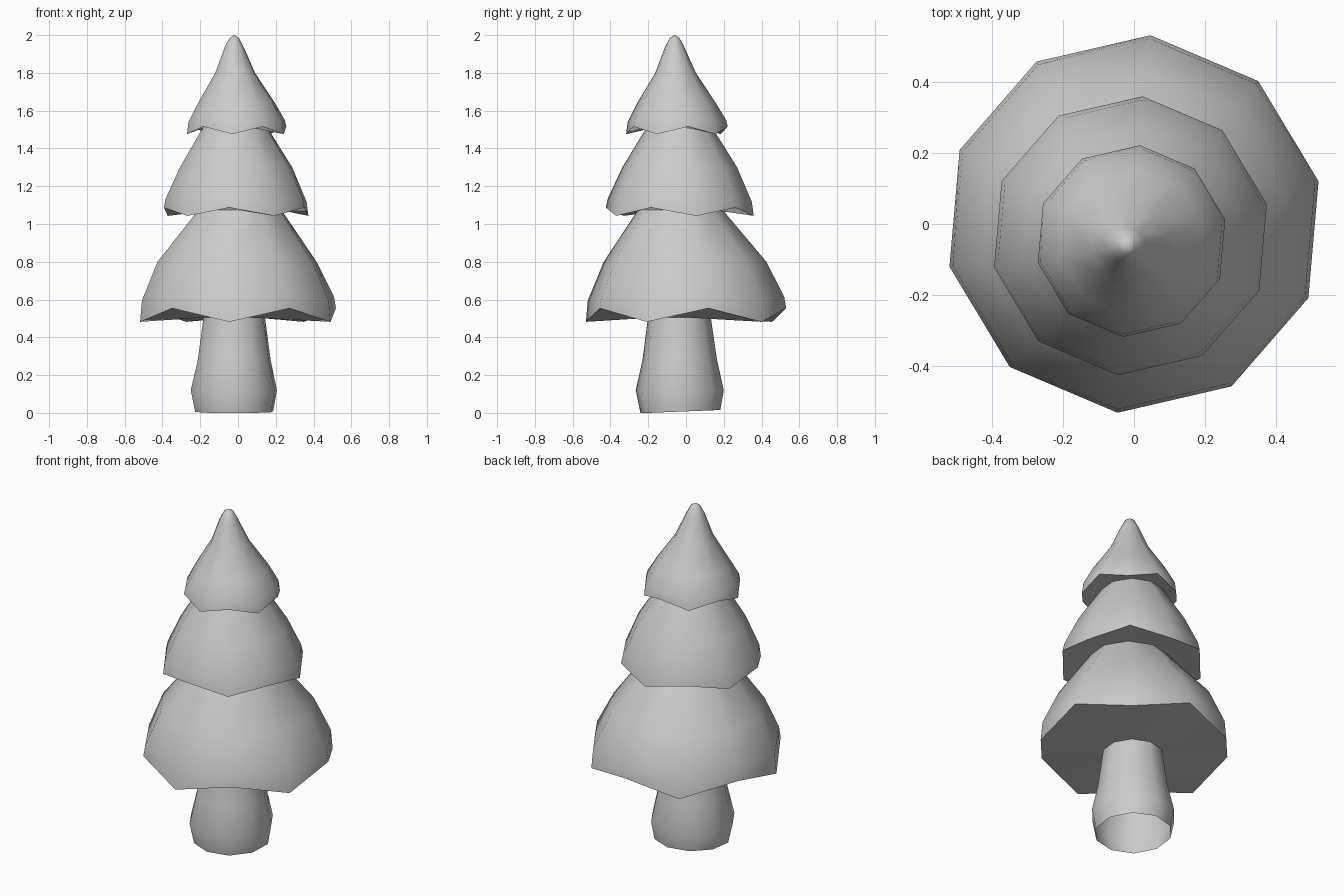
import bpy, bmesh, math

if "Cube" in bpy.data.objects:
    bpy.data.objects.remove(bpy.data.objects["Cube"])

SIDES = 10
START = math.radians(13)


def loft(name, rings, tip=None):
    """Skin ten-sided rings given as (centre x, centre y, z, radius, zigzag)."""
    bm = bmesh.new()
    loops = []
    for cx, cy, z, r, zig in rings:
        loop = []
        for k in range(SIDES):
            a = START + k * math.tau / SIDES
            dz = zig if k % 2 == 0 else -zig
            loop.append(bm.verts.new((cx + r * math.cos(a), cy + r * math.sin(a), z + dz)))
        loops.append(loop)
    for lo, hi in zip(loops, loops[1:]):
        for k in range(SIDES):
            n = (k + 1) % SIDES
            bm.faces.new((lo[k], lo[n], hi[n], hi[k]))
    if tip:
        apex = bm.verts.new(tip)
        for k in range(SIDES):
            bm.faces.new((loops[-1][k], loops[-1][(k + 1) % SIDES], apex))
    mesh = bpy.data.meshes.new(name)
    bm.to_mesh(mesh)
    bm.free()
    obj = bpy.data.objects.new(name, mesh)
    bpy.context.collection.objects.link(obj)
    bpy.ops.object.select_all(action='DESELECT')
    obj.select_set(True)
    bpy.context.view_layer.objects.active = obj
    bpy.ops.object.shade_smooth_by_angle(angle=math.radians(50))
    return obj


# Shared seams where one part meets the next
TRUNK_TOP = (-0.02, -0.035, 0.505, 0.167, 0)
LOWER_TOP = (0.01, -0.03, 1.075, 0.225, 0)
MIDDLE_TOP = (-0.015, -0.035, 1.51, 0.175, 0)

# Trunk, open underneath, with a bulging foot
trunk = loft("trunk", [
    (-0.02, -0.03, 0.008, 0.212, 0),
    (-0.022, -0.033, 0.12, 0.234, 0),
    (-0.02, -0.033, 0.28, 0.198, 0),
    TRUNK_TOP,
])
for v in trunk.data.vertices:          # slightly tilted base
    if v.co.z < 0.05:
        v.co.z = max(0, 0.008 + 0.04 * v.co.y)

# Lower branches: underside, zigzag rim, bell-shaped skirt
loft("lower_branches", [
    TRUNK_TOP,
    (0, 0, 0.518, 0.532, 0.036),
    (0, 0, 0.605, 0.522, 0.01),
    (-0.005, -0.005, 0.80, 0.432, 0),
    LOWER_TOP,
])

# Middle branches
loft("middle_branches", [
    LOWER_TOP,
    (-0.01, -0.033, 1.065, 0.393, -0.022),
    (-0.01, -0.033, 1.125, 0.383, -0.008),
    (-0.01, -0.033, 1.30, 0.305, 0),
    MIDDLE_TOP,
])

# Top branches with a rounded tip
loft("top_branches", [
    MIDDLE_TOP,
    (-0.007, -0.048, 1.496, 0.270, 0.02),
    (-0.007, -0.048, 1.545, 0.262, 0.005),
    (-0.008, -0.05, 1.645, 0.206, 0),
    (-0.015, -0.055, 1.80, 0.108, 0),
    (-0.02, -0.06, 1.935, 0.052, 0),
    (-0.02, -0.06, 1.985, 0.026, 0),
], tip=(-0.02, -0.06, 2.0))
